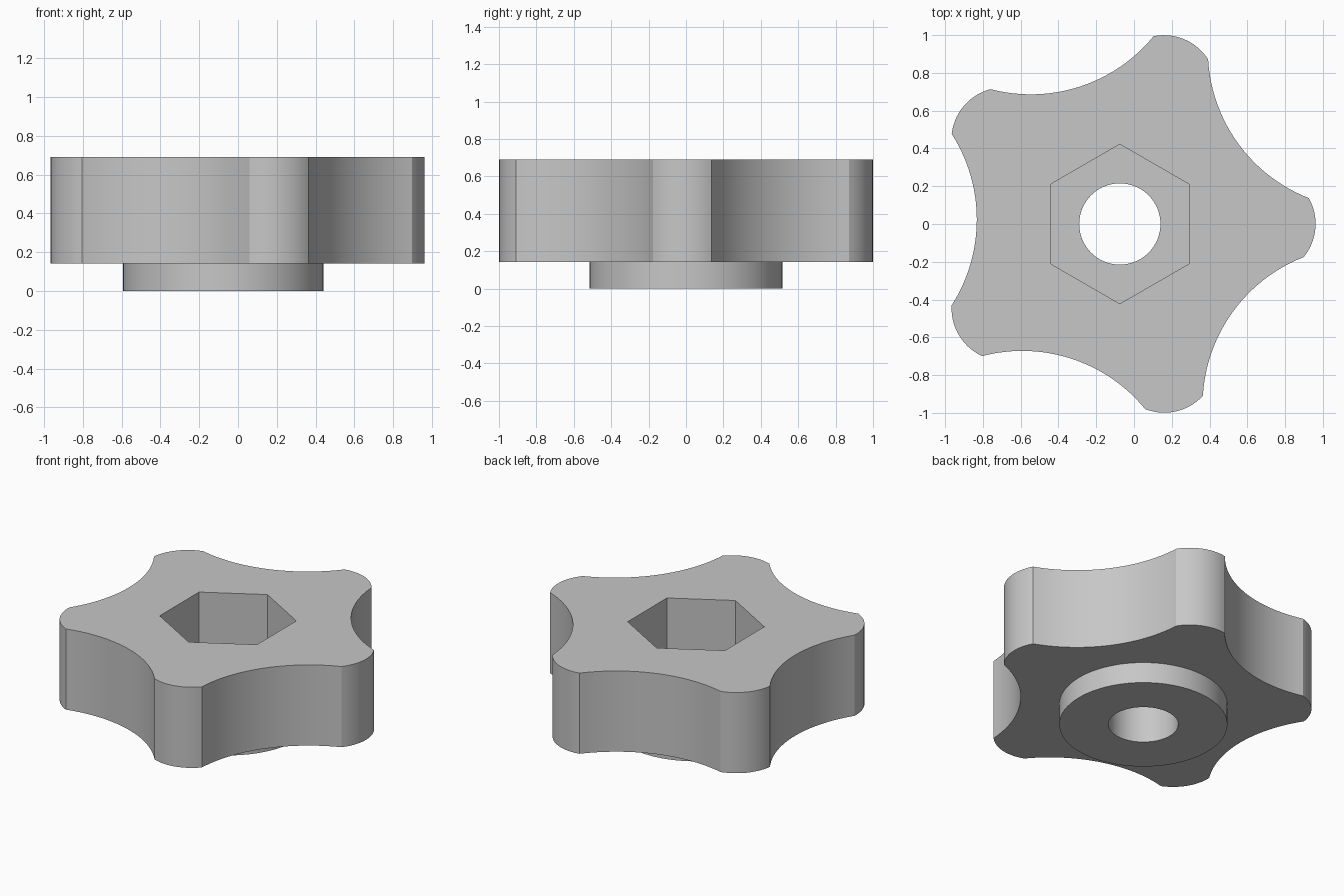
import bpy
import bmesh
import math
from mathutils import Vector

cube = bpy.data.objects.get("Cube")
if cube:
    bpy.data.objects.remove(cube, do_unlink=True)

CENTRE_X = -0.075
LOBES = 5
TOP, BODY_BASE, POCKET_FLOOR = 0.69, 0.142, 0.3

grey = bpy.data.materials.new("plain grey")
grey.use_nodes = True
colour = (0.57, 0.57, 0.57, 1)
grey.diffuse_color = colour
grey.node_tree.nodes["Principled BSDF"].inputs["Base Color"].default_value = colour


def polar(radius, degrees):
    a = math.radians(degrees)
    return Vector((radius * math.cos(a), radius * math.sin(a)))


def ring(radius, sides, start=0):
    return [polar(radius, start + 360 * i / sides) for i in range(sides)]


def arc(p, q, bulge, steps):
    """Points from p up to (not including) q; a positive bulge bows outwards."""
    chord = q - p
    half = chord.length / 2
    r = (half * half + bulge * bulge) / (2 * abs(bulge))
    side = math.copysign(1, bulge)
    along = chord.normalized()
    out = Vector((along.y, -along.x)) * side
    centre = (p + q) / 2 - out * (r - abs(bulge))
    sweep = math.asin(half / r)
    angles = [sweep * (2 * i / steps - 1) for i in range(steps)]
    return [centre + r * (along * math.sin(a) + out * math.cos(a)) for a in angles]


def prism(name, outline, low, high):
    bm = bmesh.new()
    base = bm.faces.new([bm.verts.new((p.x, p.y, low)) for p in outline])
    extruded = bmesh.ops.extrude_face_region(bm, geom=[base], use_keep_orig=True)
    tops = [v for v in extruded["geom"] if isinstance(v, bmesh.types.BMVert)]
    bmesh.ops.translate(bm, verts=tops, vec=(0, 0, high - low))
    bmesh.ops.recalc_face_normals(bm, faces=bm.faces)
    mesh = bpy.data.meshes.new(name)
    bm.to_mesh(mesh)
    bm.free()
    mesh.materials.append(grey)
    obj = bpy.data.objects.new(name, mesh)
    obj.location.x = CENTRE_X
    bpy.context.collection.objects.link(obj)
    return obj


# Scalloped grip outline: rounded lobe tips joined by wide hollows
outline = []
for i in range(LOBES):
    turn = 360 / LOBES * i
    tip_start = polar(0.989, turn - 10.2)
    tip_end = polar(1.01, turn + 7.8)
    next_tip = polar(0.989, turn + 61.8)
    outline += arc(tip_start, tip_end, 0.0485, 14)
    outline += arc(tip_end, next_tip, -0.133, 24)

knob = prism("star_knob", outline, BODY_BASE, TOP)

# Hub underneath, hexagonal nut pocket and through bore
tools = [
    (prism("hub_helper", ring(0.517, 96), 0, BODY_BASE + 0.05), "UNION"),
    (prism("nut_pocket_cutter", ring(0.422, 6, 30), POCKET_FLOOR, TOP + 0.1), "DIFFERENCE"),
    (prism("bore_cutter", ring(0.215, 64), -0.1, TOP + 0.1), "DIFFERENCE"),
]
for tool, operation in tools:
    mod = knob.modifiers.new(tool.name, "BOOLEAN")
    mod.object = tool
    mod.operation = operation
    mod.solver = "EXACT"

# Apply the cuts and remove the helpers
bpy.ops.object.select_all(action="DESELECT")
knob.select_set(True)
bpy.context.view_layer.objects.active = knob
for mod in list(knob.modifiers):
    bpy.ops.object.modifier_apply(modifier=mod.name)
for tool, _ in tools:
    bpy.data.objects.remove(tool, do_unlink=True)

bpy.ops.object.shade_smooth_by_angle(angle=math.radians(20))
